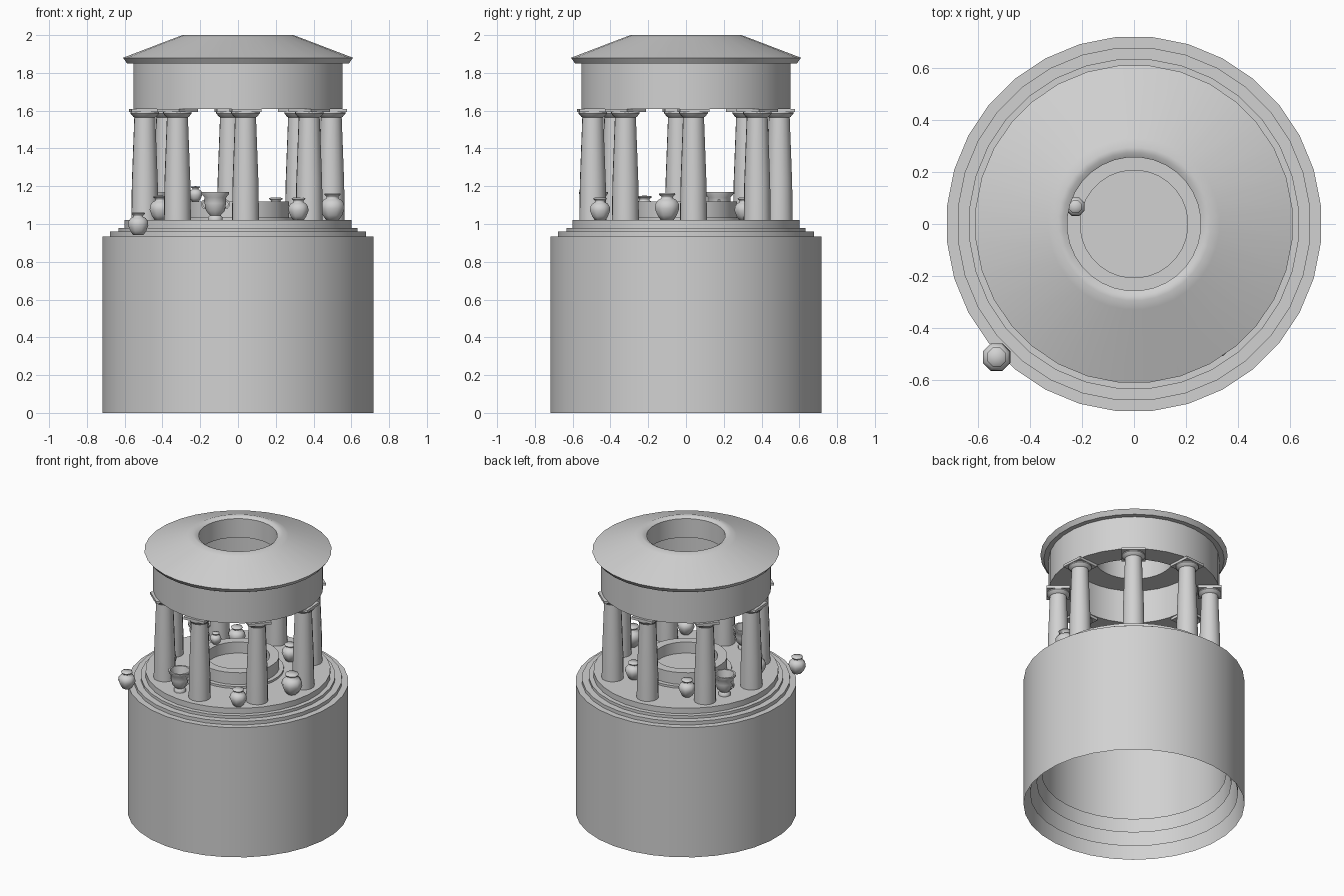
import bpy, bmesh
from math import sin, cos, pi, radians
from mathutils import Matrix, Vector

if "Cube" in bpy.data.objects:
    bpy.data.objects.remove(bpy.data.objects["Cube"])

STONE = (0.64, 0.64, 0.64, 1)
stone = bpy.data.materials.new("grey_stone")
stone.use_nodes = True
stone.diffuse_color = STONE
stone.node_tree.nodes["Principled BSDF"].inputs["Base Color"].default_value = STONE


def finish(name, bm, smooth_angle, location=(0, 0, 0), turn=0):
    """Turn a bmesh into a placed, shaded object."""
    mesh = bpy.data.meshes.new(name)
    bm.to_mesh(mesh)
    bm.free()
    mesh.materials.append(stone)
    mesh.shade_smooth()
    mesh.set_sharp_from_angle(angle=radians(smooth_angle))
    obj = bpy.data.objects.new(name, mesh)
    obj.location = location
    obj.rotation_euler.z = turn
    bpy.context.collection.objects.link(obj)


def lathe(bm, profile, sides, closed=False):
    """Revolve (radius, z) points, listed from bottom outside upwards."""
    rings = []
    for r, z in profile:
        if r == 0:
            rings.append([bm.verts.new((0, 0, z))] * sides)
        else:
            angles = [2 * pi * (i + 0.5) / sides for i in range(sides)]
            rings.append([bm.verts.new((r * cos(a), r * sin(a), z)) for a in angles])
    pairs = list(zip(rings, rings[1:]))
    if closed:
        pairs.append((rings[-1], rings[0]))
    for low, high in pairs:
        for i in range(sides):
            j = (i + 1) % sides
            corners = [low[i], low[j], high[j], high[i]]
            bm.faces.new(list(dict.fromkeys(corners)))


def turned(name, profile, sides=32, smooth_angle=32, closed=False, location=(0, 0, 0)):
    bm = bmesh.new()
    lathe(bm, profile, sides, closed)
    finish(name, bm, smooth_angle, location)


# Drum and stepped platform: nested caps of one proportion, open underneath
DRUM_PROPORTION = 0.935 / 0.722
for name, radius, top in [("drum", 0.722, 0.935), ("lower_step", 0.68, 0.96),
                          ("middle_step", 0.636, 0.98), ("platform", 0.605, 1.02)]:
    turned(name, [(radius, top - radius * DRUM_PROPORTION), (radius, top), (0, top)])

# Central basin with a low plinth
turned("basin_plinth", [(0.3, 1.02), (0.3, 1.035), (0.26, 1.035)])
turned("basin", [(0.27, 1.02), (0.27, 1.12), (0.207, 1.12), (0.207, 1.04), (0, 1.04)])

# Ring beam, and open roof with a lip that dips towards the opening
turned("ring_beam", [(0.415, 1.61), (0.557, 1.61), (0.557, 1.85), (0.415, 1.85)], closed=True)
turned("roof", [(0.257, 1.85), (0.59, 1.85), (0.612, 1.88), (0.33, 1.987), (0.295, 2.0),
                (0.275, 1.997), (0.257, 1.986)], smooth_angle=45, closed=True)

# Eight tapered columns with square caps
COLUMN_COUNT = 8
for k in range(COLUMN_COUNT):
    bm = bmesh.new()
    lathe(bm, [(0, 0), (0.072, 0), (0.069, 0.2), (0.056, 0.545), (0.062, 0.548),
               (0.076, 0.565), (0.076, 0.575), (0, 0.575)], 16)
    cap = Matrix.Translation((0, 0, 0.581)) @ Matrix.Diagonal((0.155, 0.155, 0.018, 1))
    bmesh.ops.create_cube(bm, size=1, matrix=cap)
    angle = radians(4.6) + 2 * pi * k / COLUMN_COUNT
    spot = (0.495 * sin(angle), -0.495 * cos(angle), 1.02)
    finish(f"column_{k + 1}", bm, 35, spot, angle)

# Round-bodied jars with closed tops: (x, y, z, height)
JAR = [(0, 0), (0.25, 0), (0.38, 0.18), (0.48, 0.42), (0.46, 0.6), (0.36, 0.74), (0.23, 0.8),
       (0.23, 0.86), (0.33, 0.94), (0.3, 0.99), (0, 1)]
JARS = [(-0.528, -0.512, 0.942, 0.12), (0.32, -0.455, 1.02, 0.12), (0.5, -0.1, 1.02, 0.145),
        (0.2, 0.31, 1.02, 0.12), (-0.24, 0.33, 1.02, 0.12), (-0.41, -0.22, 1.02, 0.13),
        (-0.225, 0.067, 1.12, 0.08)]
for n, (x, y, z, h) in enumerate(JARS):
    turned(f"jar_{n + 1}", [(r * h, v * h) for r, v in JAR], 8, 70, location=(x, y, z))


def handle(bm, side):
    """Small square-section loop standing out from the side of a bowl."""
    start = None
    for k in range(6):
        a = -pi / 2 + pi * k / 5
        out = Vector((side * cos(a), 0, sin(a)))
        centre = Vector((side * 0.05, 0, 0.085)) + out * 0.022
        across = Vector((0, 0.006, 0))
        ring = [bm.verts.new(centre + p) for p in
                (across + out * 0.005, across - out * 0.005,
                 -across - out * 0.005, -across + out * 0.005)]
        if start:
            for i in range(4):
                j = (i + 1) % 4
                bm.faces.new((start[i], start[j], ring[j], ring[i]))
        start = ring


# Wide mixing bowls with two handles
BOWL = [(0, 0), (0.04, 0), (0.04, 0.015), (0.03, 0.026), (0.052, 0.05), (0.06, 0.09),
        (0.06, 0.12), (0.077, 0.14), (0.077, 0.15), (0.064, 0.15), (0.05, 0.08), (0, 0.06)]
for n, (x, y) in enumerate([(-0.12, -0.49), (-0.43, 0.175)]):
    bm = bmesh.new()
    lathe(bm, BOWL, 10)
    for side in (-1, 1):
        handle(bm, side)
    bmesh.ops.recalc_face_normals(bm, faces=bm.faces)
    finish(f"bowl_{n + 1}", bm, 50, (x, y, 1.02))
